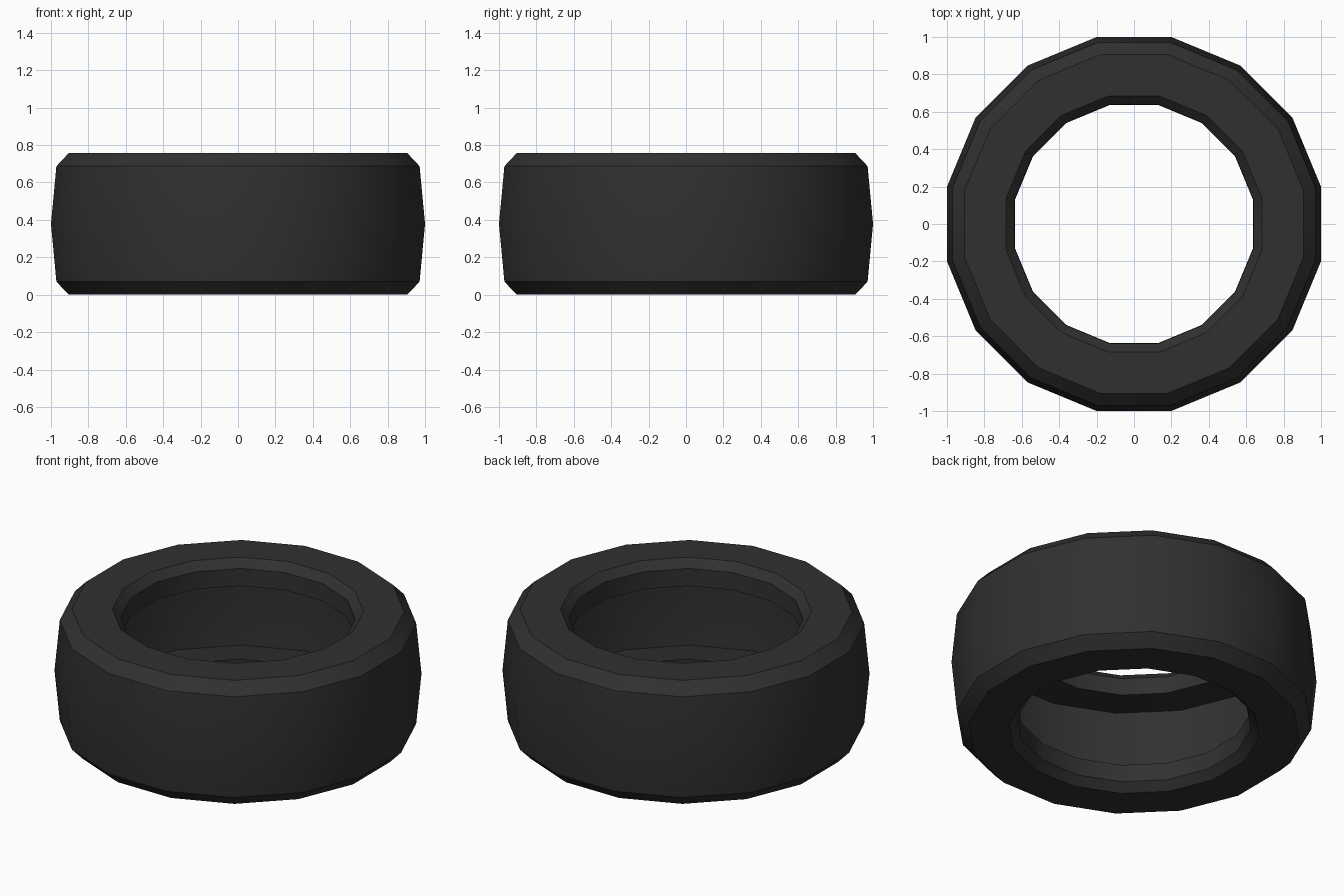
import bpy, bmesh, math

if "Cube" in bpy.data.objects:
    bpy.data.objects.remove(bpy.data.objects["Cube"])

SIDES = 16
H = 0.757          # tyre width
STEP = 2 * math.pi / SIDES

rubber = bpy.data.materials.new("black rubber")
rubber.diffuse_color = (0.03, 0.03, 0.03, 1)
rubber.use_nodes = True
rubber.node_tree.nodes["Principled BSDF"].inputs["Base Color"].default_value = rubber.diffuse_color

# lower half of the closed cross-section (radius at vertices, height)
outer = [(1.0196, H / 2), (0.99, 0.07), (0.923, 0.0), (0.698, 0.0), (0.652, 0.048),
         (0.65, 0.154), (0.93, 0.11), (0.95, H / 2)]
# mirror it for the upper half
profile = outer + [(r, H - z) for r, z in reversed(outer[1:-1])]

# sweep the profile around z as a 16-sided ring
bm = bmesh.new()
rings = []
for i in range(SIDES):
    a = (i + 0.5) * STEP
    rings.append([bm.verts.new((r * math.cos(a), r * math.sin(a), z)) for r, z in profile])
n = len(profile)
for i in range(SIDES):
    p, q = rings[i], rings[(i + 1) % SIDES]
    for j in range(n):
        k = (j + 1) % n
        bm.faces.new((p[j], p[k], q[k], q[j]))
bmesh.ops.recalc_face_normals(bm, faces=bm.faces[:])

mesh = bpy.data.meshes.new("tyre")
bm.to_mesh(mesh)
bm.free()
tyre = bpy.data.objects.new("tyre", mesh)
bpy.context.collection.objects.link(tyre)
mesh.materials.append(rubber)

# smooth around the ring, sharp along the bevels
bpy.context.view_layer.objects.active = tyre
tyre.select_set(True)
bpy.ops.object.shade_smooth_by_angle(angle=math.radians(30))
